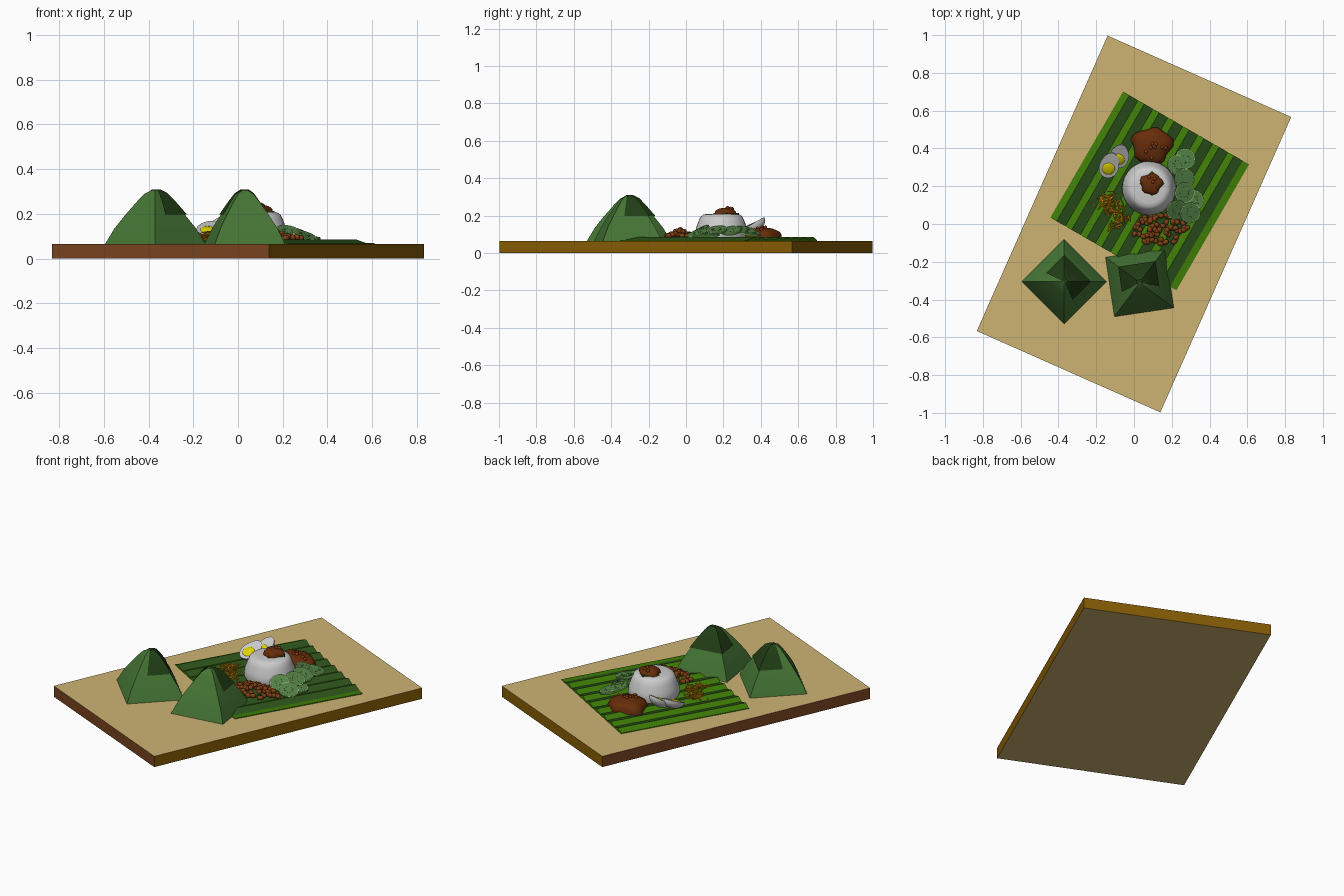
import bpy, bmesh, math, random
from mathutils import Vector, Matrix

if "Cube" in bpy.data.objects:
    bpy.data.objects.remove(bpy.data.objects["Cube"])

random.seed(4)
TOP = 0.065     # board top
LEAF = 0.082    # leaf top


def mat(name, r, g, b):
    m = bpy.data.materials.new(name)
    m.diffuse_color = (r ** 2.2, g ** 2.2, b ** 2.2, 1)
    m.use_nodes = True
    m.node_tree.nodes["Principled BSDF"].inputs["Base Color"].default_value = m.diffuse_color
    return m


tan = mat("tan wood", .80, .70, .45)
red_wood = mat("red wood", .47, .27, .14)
gold_wood = mat("gold wood", .52, .36, .05)
leaf_light = mat("leaf light", .25, .48, .06)
leaf_dark = mat("leaf dark", .19, .33, .13)
wrap_green = mat("wrap green", .28, .46, .22)
flap_green = mat("flap green", .15, .25, .11)
white = mat("white", .86, .86, .86)
yolk_mat = mat("yolk", .88, .83, .03)
chili = mat("chili", .40, .19, .07)
chili_bit = mat("chili bit", .52, .24, .10)
rind = mat("rind", .36, .60, .26)
flesh = mat("cucumber flesh", .62, .82, .50)
seed_mat = mat("seed", .33, .50, .28)
nut = mat("nut", .50, .26, .11)
fish = mat("fried fish", .88, .58, .06)


def finish(name, bm, mats, smooth=None):
    bmesh.ops.recalc_face_normals(bm, faces=bm.faces)
    me = bpy.data.meshes.new(name)
    bm.to_mesh(me)
    bm.free()
    for m in mats:
        me.materials.append(m)
    ob = bpy.data.objects.new(name, me)
    bpy.context.collection.objects.link(ob)
    if smooth:
        bpy.context.view_layer.objects.active = ob
        ob.select_set(True)
        bpy.ops.object.shade_smooth_by_angle(angle=math.radians(smooth))
        ob.select_set(False)
    return ob


def place(ob, loc, normal=None, spin=0):
    q = Vector(normal or (0, 0, 1)).to_track_quat('Z', 'Y').to_matrix().to_4x4() if normal else Matrix()
    ob.matrix_world = Matrix.Translation(loc) @ q @ Matrix.Rotation(math.radians(spin), 4, 'Z')
    return ob


# serving board, sides coloured in pairs
bm = bmesh.new()
bmesh.ops.create_cube(bm, size=1, matrix=Matrix.Diagonal((1.063, 1.71, TOP, 1)))
bm.normal_update()
for f in bm.faces:
    n = f.normal
    f.material_index = 0 if abs(n.z) > .5 else (2 if n.x + n.y > 0 else 1)
place(finish("board", bm, [tan, red_wood, gold_wood]), (0, 0, TOP / 2), spin=-23.9)

# ribbed banana leaf
bm = bmesh.new()
xs, zs, x = [-.385], [.004], -.385
for i in range(17):
    x += .0385 if i % 2 == 0 else .053
    xs.append(x)
    zs.append(.004 if i in (1, 3, 5, 7, 9, 11, 13, 15, 16) else .02)
rows = [[bm.verts.new((a, y, z)) for a, z in zip(xs, zs)] for y in (-.385, .385)]
base = [[bm.verts.new((a, y, 0)) for a in xs] for y in (-.385, .385)]
for i in range(17):
    f = bm.faces.new((rows[0][i], rows[0][i + 1], rows[1][i + 1], rows[1][i]))
    f.material_index = i % 2
    bm.faces.new((base[0][i], base[1][i], base[1][i + 1], base[0][i + 1]))
    for k in (0, 1):
        bm.faces.new((base[k][i], base[k][i + 1], rows[k][i + 1], rows[k][i]))
for i in (0, 17):
    bm.faces.new((base[0][i], base[1][i], rows[1][i], rows[0][i]))
place(finish("banana_leaf", bm, [leaf_light, leaf_dark]), (.083, .175, TOP), spin=-30)

# leaf-wrapped rice packets: bulging pyramids with a folded flap over the back
PROFILE = [(0, .159), (.07, .129), (.13, .095), (.19, .058), (.225, .034), (.242, .01)]


def packet(name, loc, spin):
    bm = bmesh.new()
    prev = None
    for z, w in PROFILE:
        ring = [bm.verts.new((a * w, b * w, z)) for a, b in ((-1, -1), (1, -1), (1, 1), (-1, 1))]
        if prev:
            for i in range(4):
                bm.faces.new((prev[i], prev[(i + 1) % 4], ring[(i + 1) % 4], ring[i]))
        else:
            bm.faces.new(ring)
        prev = ring
    bm.faces.new(prev)
    place(finish(name, bm, [wrap_green], 25), loc, spin=spin)
    bm = bmesh.new()
    prev = None
    for z, w in PROFILE[2:]:
        w += .005
        ring = [bm.verts.new((a * w, b * w, z + .003))
                for a, b in ((1, -.35), (1, 1), (-1, 1), (-1, -.35))]
        if prev:
            for i in range(3):
                bm.faces.new((prev[i], prev[i + 1], ring[i + 1], ring[i]))
        prev = ring
    bm.faces.new(prev)
    place(finish(name + "_flap", bm, [flap_green], 25), loc, spin=spin)


packet("left_packet", (-.37, -.305, TOP), -45)
packet("right_packet", (.03, -.31, TOP), 8.5)

# moulded rice dome
bm = bmesh.new()
prev = None
for r, z in ((.135, 0), (.143, .02), (.137, .055), (.122, .095), (.112, .117), (.098, .128), (.08, .132)):
    ring = [bm.verts.new((r * math.cos(i * math.tau / 32), r * math.sin(i * math.tau / 32), z)) for i in range(32)]
    if prev:
        for i in range(32):
            bm.faces.new((prev[i], prev[(i + 1) % 32], ring[(i + 1) % 32], ring[i]))
    else:
        bm.faces.new(ring)
    prev = ring
bm.faces.new(prev)
place(finish("rice_dome", bm, [white], 35), (.08, .19, LEAF - .005))

# leaf garnish on the rice
bm = bmesh.new()
bmesh.ops.create_cube(bm, size=1, matrix=Matrix.Diagonal((.095, .095, .006, 1)))
place(finish("rice_garnish", bm, [leaf_dark]), (.095, .215, .21), spin=45)


# lumpy chili sauce mounds
def mound(name, loc, size, bits):
    bm = bmesh.new()
    bmesh.ops.create_icosphere(bm, subdivisions=3, radius=1)
    for v in bm.verts:
        a = math.atan2(v.co.y, v.co.x)
        k = 1 + .08 * math.sin(5 * a + 1) + .05 * math.sin(3 * a) + random.uniform(-.03, .03)
        v.co = Vector((v.co.x * k * size[0], v.co.y * k * size[1], max(v.co.z, 0) ** .7 * size[2]))
    for i in range(bits):
        a, r = random.uniform(0, math.tau), random.uniform(.1, .7)
        p = Vector((r * math.cos(a) * size[0], r * math.sin(a) * size[1], (1 - r * r) ** .35 * size[2]))
        n = len(bm.faces)
        bmesh.ops.create_icosphere(bm, subdivisions=1, radius=.011, matrix=Matrix.Translation(p))
        bm.faces.ensure_lookup_table()
        for f in bm.faces[n:]:
            f.material_index = 1
    place(finish(name, bm, [chili, chili_bit], 50), loc)


mound("chili_mound", (.095, .415, LEAF - .006), (.108, .098, .06), 9)
mound("rice_chili", (.092, .212, .208), (.058, .056, .034), 3)


# halved eggs with yolks
def egg(name, loc, normal, spin):
    bm = bmesh.new()
    bmesh.ops.create_uvsphere(bm, u_segments=24, v_segments=12, radius=1)
    bmesh.ops.bisect_plane(bm, geom=bm.verts[:] + bm.edges[:] + bm.faces[:], plane_co=(0, 0, 0),
                           plane_no=(0, 0, 1), clear_outer=True)
    bmesh.ops.holes_fill(bm, edges=[e for e in bm.edges if e.is_boundary], sides=0)
    for v in bm.verts:
        v.co = Vector((v.co.x * .052 * (1 - .12 * v.co.y), v.co.y * .074, v.co.z * .045))
    place(finish(name, bm, [white], 40), loc, normal, spin)
    bm = bmesh.new()
    bmesh.ops.create_uvsphere(bm, u_segments=16, v_segments=8, radius=.034,
                              matrix=Matrix.Translation((0, -.02, 0)) @ Matrix.Diagonal((1, 1, .2, 1)))
    yolk = finish(name + "_yolk", bm, [yolk_mat], 40)
    place(yolk, loc, normal, spin)


for name, loc, n, s in (("front_egg", (-.13, .31, .138), (.03, -.42, .9), -12),
                        ("back_egg", (-.078, .358, .150), (-.12, -.5, .8), -15)):
    q = Vector(n).to_track_quat('Z', 'Y')
    # turn the egg so that its long axis runs front to back
    d = q.inverted() @ Vector((-math.sin(math.radians(s)), math.cos(math.radians(s)), 0))
    egg(name, loc, n, math.degrees(math.atan2(-d.x, d.y)))

# overlapping cucumber slices: rind, flesh and seeds
SLICES = [(.27, .345, .106, .2, .1), (.23, .312, .122, .3, .15), (.265, .24, .118, .4, -.1),
          (.315, .125, .1, .2, .0), (.268, .165, .122, .35, -.15), (.225, .075, .12, .2, -.5),
          (.297, .06, .103, .3, -.3)]
for i, (x, y, z, nx, ny) in enumerate(SLICES):
    bm = bmesh.new()
    for r, h, m in ((.055, .010, 0), (.051, .0115, 1)):
        n = len(bm.faces)
        bmesh.ops.create_cone(bm, cap_ends=True, segments=24, radius1=r, radius2=r, depth=h)
        bm.faces.ensure_lookup_table()
        for f in bm.faces[n:]:
            f.material_index = m
    for k in range(9):
        n = len(bm.faces)
        M = Matrix.Rotation(k * math.tau / 9, 4, 'Z') @ Matrix.Translation((.022, 0, .006)) @ Matrix.Diagonal((.009, .0035, .0015, 1))
        bmesh.ops.create_icosphere(bm, subdivisions=1, radius=1, matrix=M)
        bm.faces.ensure_lookup_table()
        for f in bm.faces[n:]:
            f.material_index = 2
    place(finish("cucumber_slice_%d" % (i + 1), bm, [rind, flesh, seed_mat], 40), (x, y, z), (nx, ny, 1))

# heap of peanuts
bm = bmesh.new()
for i in range(75):
    a, r = random.uniform(0, math.tau), math.sqrt(random.random())
    p = Vector((.14 + .145 * r * math.cos(a), -.03 + .08 * r * math.sin(a),
                LEAF + .008 + .04 * (1 - r) * random.random() ** .5))
    M = Matrix.Translation(p) @ Matrix.Rotation(random.uniform(0, 3), 4, 'Z') @ Matrix.Diagonal((1.15, 1, 1, 1))
    bmesh.ops.create_icosphere(bm, subdivisions=2, radius=.0135, matrix=M)
finish("peanuts", bm, [nut], 40)

# tangle of fried anchovies
bm = bmesh.new()
for i in range(85):
    t, s = random.uniform(-1, 1), random.gauss(0, .45)
    p = Vector((-.12 - .055 * t + .05 * s, .075 + .075 * t + .04 * s,
                LEAF + .006 + .035 * random.random() * (1 - abs(t) * .6)))
    M = (Matrix.Translation(p) @ Matrix.Rotation(random.uniform(0, math.tau), 4, 'Z')
         @ Matrix.Rotation(random.uniform(-.3, .3), 4, 'Y') @ Matrix.Diagonal((.026, .0042, .0035, 1)))
    bmesh.ops.create_icosphere(bm, subdivisions=1, radius=1, matrix=M)
finish("anchovies", bm, [fish])
